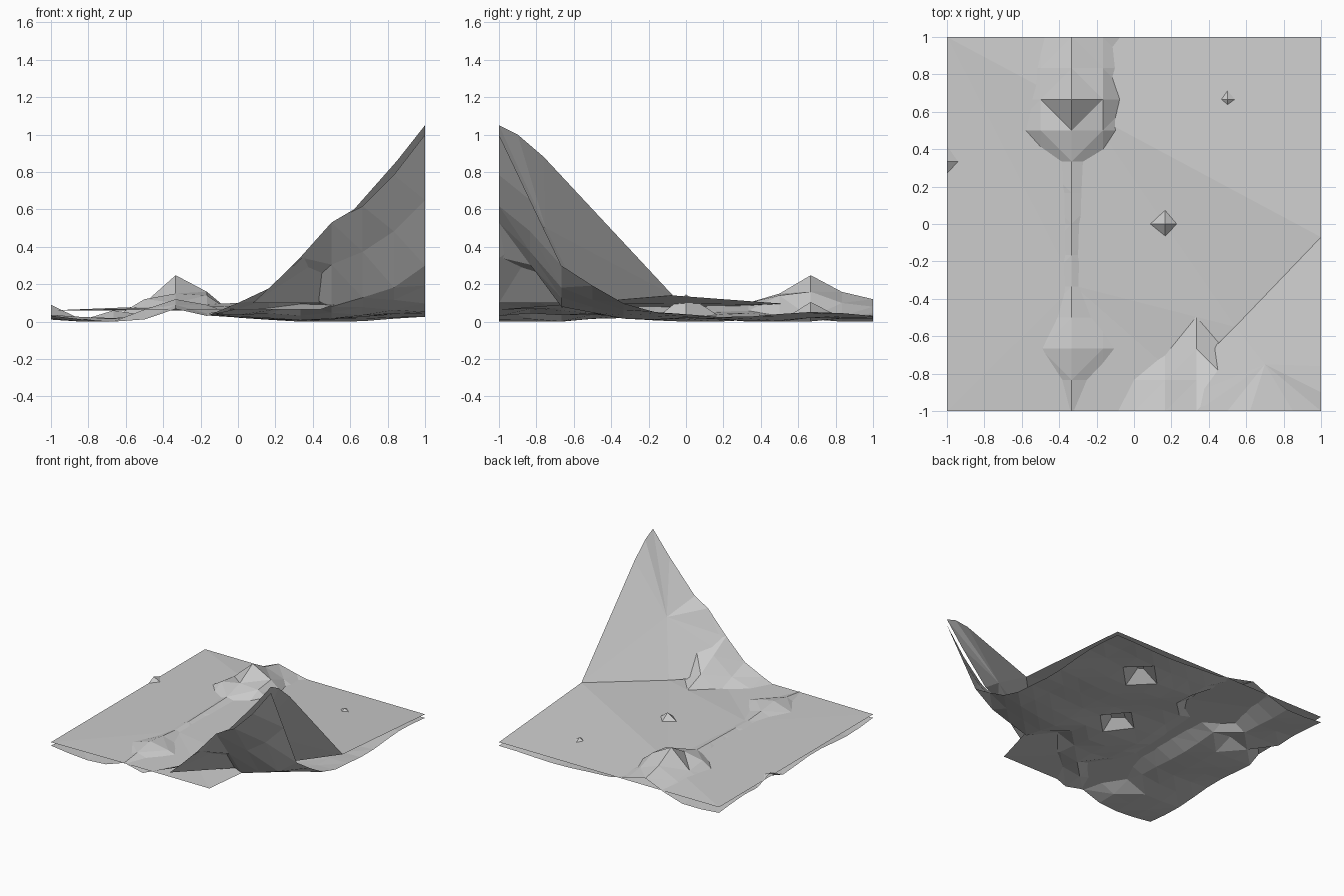
import bpy
import bmesh
from math import sin, exp

if "Cube" in bpy.data.objects:
    bpy.data.objects.remove(bpy.data.objects["Cube"])


def interp(x, pts):
    # piecewise-linear profile lookup
    if x <= pts[0][0]:
        return pts[0][1]
    for (a, u), (b, v) in zip(pts, pts[1:]):
        if x <= b:
            return u + (v - u) * (x - a) / (b - a)
    return pts[-1][1]


def make_object(name, verts, faces, triangulate=False):
    mesh = bpy.data.meshes.new(name)
    mesh.from_pydata(verts, [], faces)
    obj = bpy.data.objects.new(name, mesh)
    bpy.context.collection.objects.link(obj)
    bm = bmesh.new()
    bm.from_mesh(mesh)
    if triangulate:
        bmesh.ops.triangulate(bm, faces=bm.faces)
    bm.normal_update()
    for f in bm.faces:
        if f.normal.z < 0:
            f.normal_flip()
    bm.to_mesh(mesh)
    bm.free()
    return obj


# Height profiles: long ridge, front edge of the corner slope, foot of the slope
RIDGE = [(-1, .068), (-.83, .09), (-.67, .12), (-.5, .10), (-.33, .085), (0, .093),
         (.33, .10), (.5, .15), (.67, .25), (.83, .16), (1, .12)]
EDGE = [(-.17, .01), (0, .10), (.17, .18), (.33, .34), (.5, .53), (.67, .62), (.83, .78), (1, 1.0)]
FOOT = [(-.1, .02), (.17, .06), (.33, .16), (.5, .08), (.67, .13), (.83, .18), (1, .30)]

# Single raised grid points: (column, row) on the 13 x 13 grid -> height
PEAKS = {(7, 6): .145, (9, 10): .105, (0, 8): .09, (3, 9): .12, (3, 10): .10,
         (5, 9): .14, (5, 10): .16, (5, 4 - 2): .09, (3, 2): .065, (2, 8): .06,
         (5, 11): .10, (3, 11): .08, (3, 12): .05, (5, 12): .08}


def height(i, j):
    x, y = -1 + i / 6, -1 + j / 6
    if (i, j) in PEAKS:
        return PEAKS[i, j]
    z = .022 + .016 * sin(5.5 * x + 2.2) + .014 * sin(7 * y + 3 * x)
    z = max(0, z)
    k = exp(-((x + .333) / .12) ** 2)
    z = z * (1 - k) + interp(y, RIDGE) * k
    if x > -.1:
        s = min(1, max(0, (-.25 - y) / .417))
        z = z * (1 - s) + interp(x, FOOT) * s
        t = min(1, max(0, (-.667 - y) / .333))
        z = z * (1 - t) + interp(x, EDGE) * t
    return max(0, z)


# Bumpy ground
N = 13
verts = [(-1 + i / 6, -1 + j / 6, height(i, j)) for j in range(N) for i in range(N)]
faces = [(j * N + i, j * N + i + 1, (j + 1) * N + i + 1, (j + 1) * N + i)
         for j in range(N - 1) for i in range(N - 1)]
ground = make_object("ground", verts, faces, True)
low = min(v.co.z for v in ground.data.vertices)
for v in ground.data.vertices:
    v.co.z = max(0, v.co.z - low)

# Gently folded cover sheet
sheet = [(-1, -1, .06), (-1, 1, .06), (1, 1, .06), (1, -.07, .14), (.54, -.55, .10),
         (.44, -1, .065), (-.33, -1, .065), (-.32, -.33, .075), (-.25, .6, .09)]
make_object("flat_sheet", sheet,
            [(1, 2, 3), (1, 3, 8), (8, 3, 4), (8, 4, 7), (7, 4, 5), (7, 5, 6),
             (0, 6, 7), (0, 7, 1), (1, 7, 8)])

# Steep corner of the sheet, fanned round a middle point
slope = [(.70, -.75, .50), (1, -.07, .14), (.54, -.55, .10), (.08, -1, .10),
         (.34, -1, .34), (.5, -1, .53), (.62, -1, .60), (.85, -1, .86),
         (1, -1, 1.05), (1, -.9, 1.0), (1, -.76, .88)]
n = len(slope)
make_object("raised_corner", slope,
            [(0, k, k % (n - 1) + 1) for k in range(1, n)])
